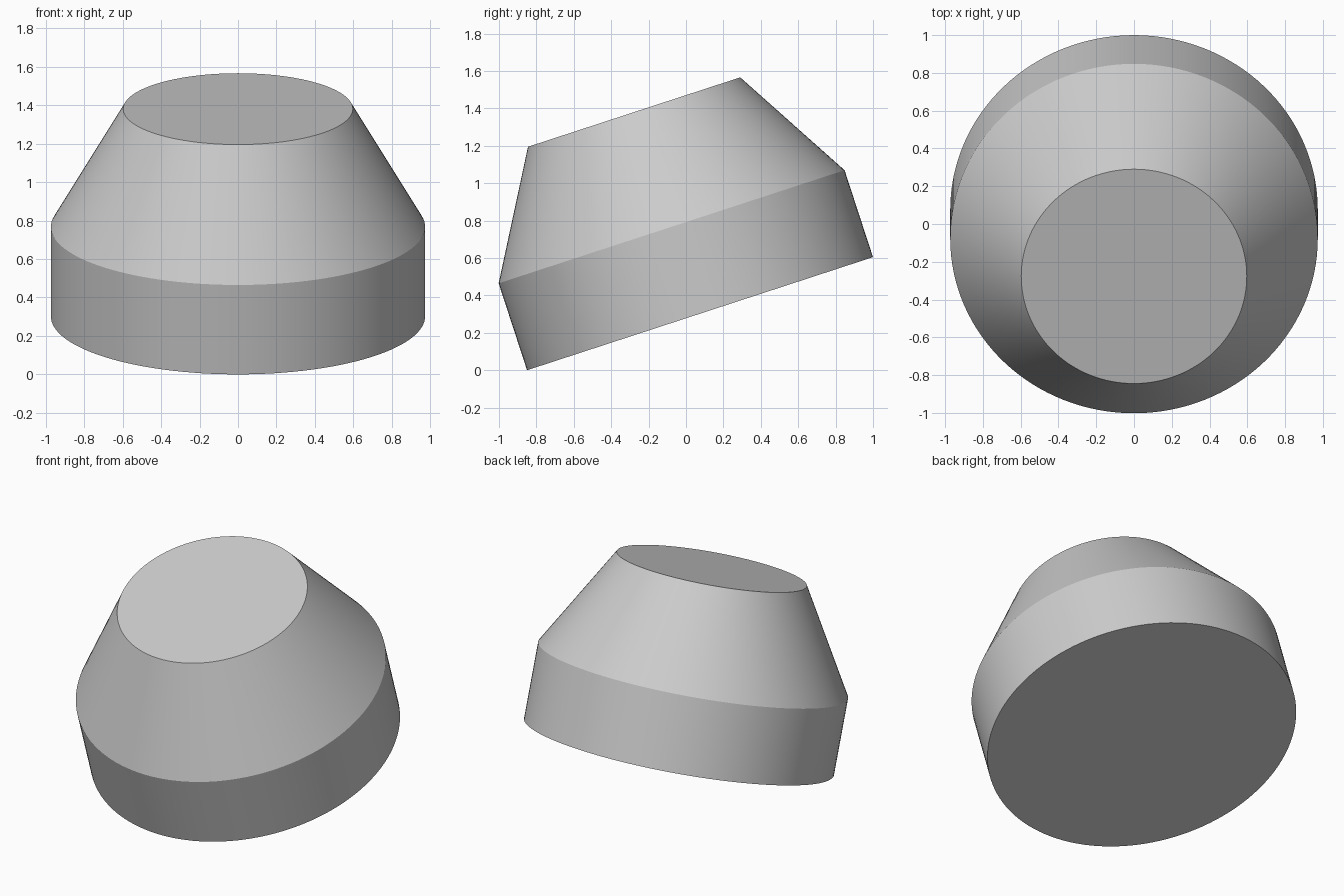
import bpy
import bmesh
import math
from mathutils import Matrix, Vector

if "Cube" in bpy.data.objects:
    bpy.data.objects.remove(bpy.data.objects["Cube"], do_unlink=True)

SEGMENTS = 128
TILT = math.radians(18.1)
BASE_CENTRE = Vector((0, 0.075, 0.3025))
# Radius and height of each ring: base, shoulder, top
PROFILE = [(0.973, 0), (0.973, 0.489), (0.597, 1.134)]

# Plain grey
grey = bpy.data.materials.new("plain_grey")
grey.use_nodes = True
colour = (0.6, 0.6, 0.6, 1)
grey.diffuse_color = colour
grey.node_tree.nodes["Principled BSDF"].inputs["Base Color"].default_value = colour

# Straight drum with a tapered upper part, closed at both ends
bm = bmesh.new()
rings = []
for radius, height in PROFILE:
    ring = bmesh.ops.create_circle(
        bm, segments=SEGMENTS, radius=radius,
        matrix=Matrix.Translation((0, 0, height)))["verts"]
    rings.append(ring)
for lower, upper in zip(rings, rings[1:]):
    for i in range(SEGMENTS):
        j = (i + 1) % SEGMENTS
        bm.faces.new((lower[i], lower[j], upper[j], upper[i]))
bm.faces.new(rings[0])
bm.faces.new(rings[-1])
bmesh.ops.recalc_face_normals(bm, faces=bm.faces[:])

# Lean the whole body towards the front
bm.transform(Matrix.Translation(BASE_CENTRE) @ Matrix.Rotation(TILT, 4, "X"))
mesh = bpy.data.meshes.new("tapered_drum")
bm.to_mesh(mesh)
bm.free()
mesh.materials.append(grey)

drum = bpy.data.objects.new("tapered_drum", mesh)
bpy.context.collection.objects.link(drum)
bpy.ops.object.select_all(action="DESELECT")
drum.select_set(True)
bpy.context.view_layer.objects.active = drum
bpy.ops.object.shade_smooth_by_angle(angle=math.radians(20))
